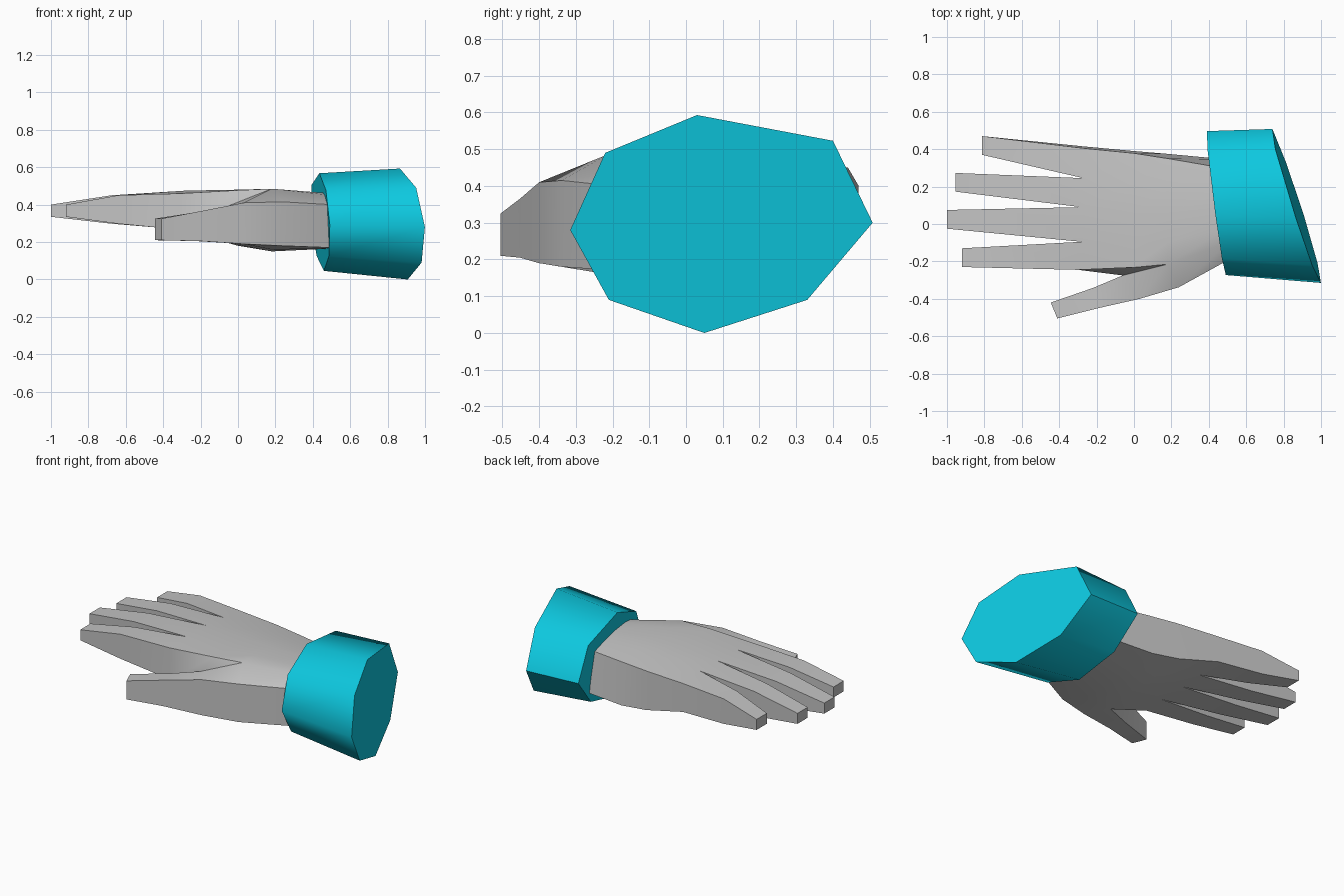
import bpy, bmesh, math
from mathutils import Vector

cube = bpy.data.objects.get("Cube")
if cube:
    bpy.data.objects.remove(cube)


def material(name, rgb):
    m = bpy.data.materials.new(name)
    m.use_nodes = True
    m.diffuse_color = (*rgb, 1)
    m.node_tree.nodes["Principled BSDF"].inputs["Base Color"].default_value = (*rgb, 1)
    return m


class Builder:
    """Collects faces by corner position, sharing corners that coincide."""

    def __init__(self):
        self.bm, self.cache = bmesh.new(), {}

    def vert(self, p):
        key = tuple(round(c, 4) for c in p)
        if key not in self.cache:
            self.cache[key] = self.bm.verts.new(key)
        return self.cache[key]

    def face(self, *pts):
        self.bm.faces.new([self.vert(p) for p in pts])

    def loft(self, rings, skip=()):
        for a, b in zip(rings, rings[1:]):
            for i in range(len(a)):
                j = (i + 1) % len(a)
                self.face(a[i], a[j], b[j], b[i])

    def finish(self, name, mat, angle):
        bmesh.ops.recalc_face_normals(self.bm, faces=self.bm.faces)
        mesh = bpy.data.meshes.new(name)
        self.bm.to_mesh(mesh)
        self.bm.free()
        mesh.materials.append(mat)
        obj = bpy.data.objects.new(name, mesh)
        bpy.context.collection.objects.link(obj)
        bpy.ops.object.select_all(action='DESELECT')
        obj.select_set(True)
        bpy.context.view_layer.objects.active = obj
        bpy.ops.object.shade_smooth_by_angle(angle=math.radians(angle))


grey = material("glove grey", (0.55, 0.55, 0.55))
teal = material("cuff teal", (0.004, 0.58, 0.74))

# Palm: rows from knuckles to wrist, columns from index side to little finger side
hand = Builder()


def row(xs, ys, tops, bottoms, flare):
    top = [Vector(p) for p in zip(xs, ys, tops)]
    low = [Vector(p) for p in zip(xs, ys, bottoms)]
    low[-1].y += flare
    return top, low


knuckle = row([-.3, -.28, -.28, -.27, -.27], [-.245, -.095, .09, .245, .405],
              [.46, .475, .475, .468, .45], [.265, .265, .265, .27, .28], .01)
middle = row([0] * 5, [-.232, -.1, .07, .22, .378],
             [.477, .48, .478, .468, .445], [.2, .18, .18, .19, .21], .012)
heel = row([.18] * 5, [-.215, -.1, .06, .2, .35],
           [.485, .485, .48, .468, .44], [.16, .15, .15, .16, .185], .025)
wrist = row([.5] * 5, [-.1, -.02, .08, .18, .295],
            [.45, .46, .46, .45, .43], [.165, .165, .165, .17, .19], .05)

# Thumb rings: outer top, inner top, inner bottom, outer bottom
def thumb_ring(outer, inner, outer_z, inner_z):
    return [Vector((*outer, outer_z[1])), Vector((*inner, inner_z[1])),
            Vector((*inner, inner_z[0])), Vector((*outer, outer_z[0]))]


thumb = [thumb_ring((-.41, -.505), (-.445, -.42), (.21, .325), (.21, .325)),
         thumb_ring((-.2, -.452), (-.22, -.342), (.205, .365), (.205, .36)),
         thumb_ring((.03, -.4), (-.06, -.275), (.19, .41), (.2, .39))]
outer_top, inner_top, inner_low, outer_low = thumb[-1]
middle[1][0] = inner_low

rows = [knuckle, middle, heel, wrist]
for a, b in zip(rows, rows[1:]):
    for side in (0, 1):
        for i in range(4):
            hand.face(a[side][i], a[side][i + 1], b[side][i + 1], b[side][i])
    hand.face(a[0][4], a[1][4], b[1][4], b[0][4])

# Thumb, its muscle along the palm, and the web to the index finger
hand.loft(thumb)
hand.face(*thumb[0])
heel_top, heel_low = Vector((.24, -.338, .415)), Vector((.24, -.338, .18))
wrist_top, wrist_low = Vector((.5, -.195, .4)), Vector((.5, -.195, .17))
hand.face(outer_top, heel_top, heel[0][0], inner_top)
hand.face(outer_low, heel_low, heel[1][0], inner_low)
hand.face(outer_top, heel_top, heel_low, outer_low)
hand.face(heel_top, wrist_top, wrist[0][0], heel[0][0])
hand.face(heel_low, wrist_low, wrist[1][0], heel[1][0])
hand.face(heel_top, wrist_top, wrist_low, heel_low)
hand.face(middle[0][0], inner_top, heel[0][0])
hand.face(knuckle[0][0], knuckle[1][0], inner_low, inner_top, middle[0][0])
hand.face(wrist_top, *wrist[0], *reversed(wrist[1]), wrist_low)

# Fingers: tip x and centre y, tapering from the knuckle row
for i, (x, y) in enumerate([(-.92, -.18), (-1, .025), (-.955, .223), (-.813, .42)]):
    root = [knuckle[0][i], knuckle[0][i + 1], knuckle[1][i + 1], knuckle[1][i]]
    tip = [Vector((x, y + s * .05, z)) for s, z in
           ((-1, .4), (1, .4), (1, .335), (-1, .335))]
    joint = [r.lerp(t, .55) for r, t in zip(root, tip)]
    for k, p in enumerate(joint):
        p.z = .45 if k < 2 else .298
    hand.loft([root, joint, tip])
    hand.face(*tip)

hand.finish("hand", grey, 50)

# Cuff: eight-sided sleeve with both ends cut at a slant
cuff = Builder()
outline = [(-.315, .28), (-.22, .49), (.03, .593), (.4, .523),
           (.508, .3), (.33, .09), (.05, 0), (-.21, .09)]
outer = [Vector((.923 - .313 * y - .08 * z, y, z)) for y, z in outline]
inner = []
for y, z in outline:
    y, z = .115 + (y - .1) * .935, .31 + (z - .3) * .88
    inner.append(Vector((.47 - .13 * y - .05 * z, y, z)))
cuff.loft([inner, outer])
cuff.face(*inner)
cuff.face(*outer)
cuff.finish("cuff", teal, 60)
